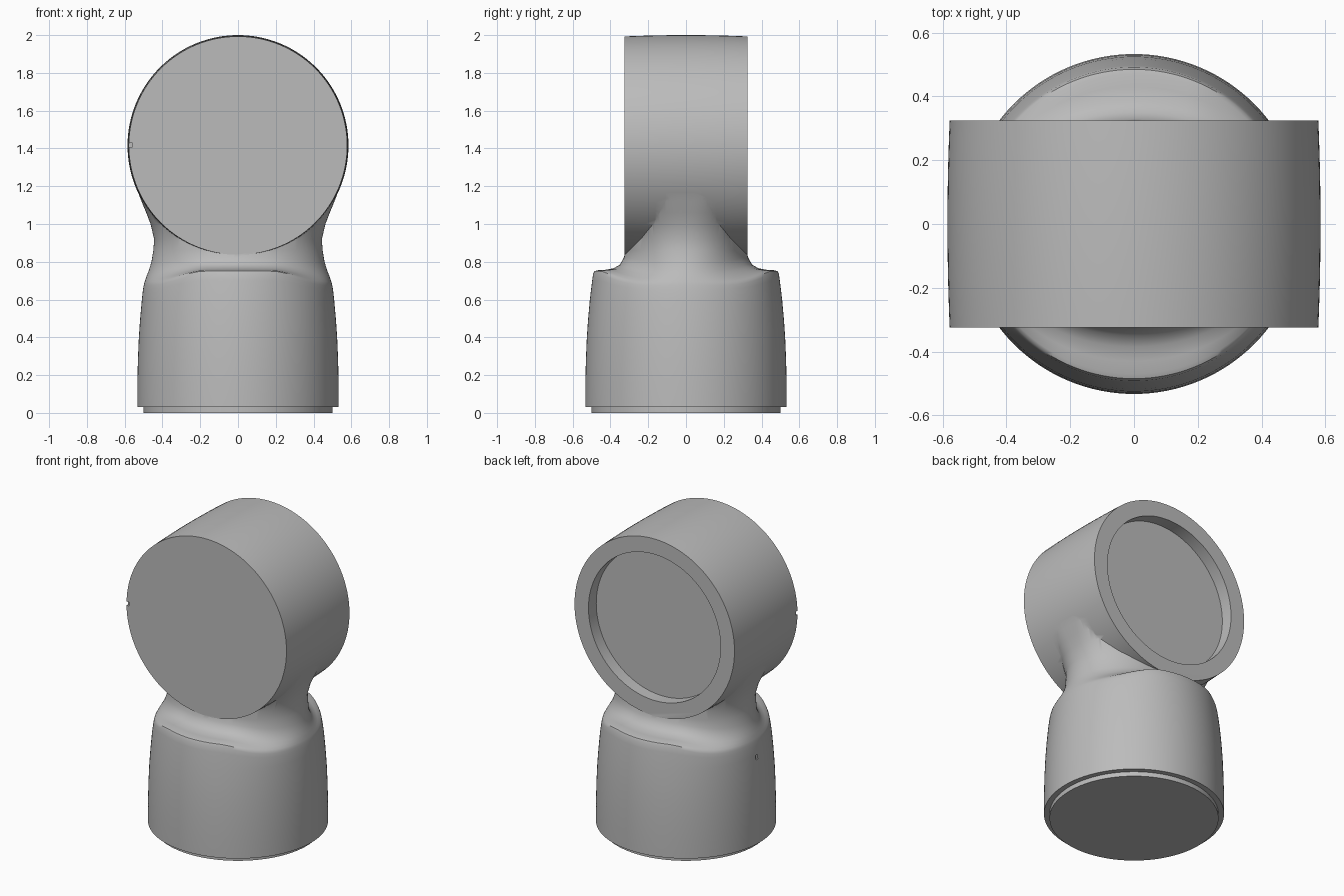
import bpy, bmesh, math
from mathutils import Matrix

old = bpy.data.objects.get("Cube")
if old:
    bpy.data.objects.remove(old)

grey = bpy.data.materials.new("warm_grey")
grey.use_nodes = True
COLOUR = (0.5, 0.5, 0.5, 1)
grey.diffuse_color = COLOUR
grey.node_tree.nodes["Principled BSDF"].inputs["Base Color"].default_value = COLOUR

SEGMENTS = 128
HEAD_Z = 1.415


def loft(name, rings):
    """Skin a list of closed rings of points and cap both ends."""
    bm = bmesh.new()
    loops = [[bm.verts.new(p) for p in ring] for ring in rings]
    n = len(loops[0])
    for a, b in zip(loops, loops[1:]):
        for i in range(n):
            j = (i + 1) % n
            bm.faces.new((a[i], a[j], b[j], b[i]))
    bm.faces.new(loops[0][::-1])
    bm.faces.new(loops[-1])
    bmesh.ops.recalc_face_normals(bm, faces=bm.faces)
    return finish(name, bm)


def finish(name, bm):
    mesh = bpy.data.meshes.new(name)
    bm.to_mesh(mesh)
    bm.free()
    mesh.materials.append(grey)
    obj = bpy.data.objects.new(name, mesh)
    bpy.context.collection.objects.link(obj)
    return obj


def disc_ring(r, y):
    """Circle around the head axis."""
    angles = [2 * math.pi * i / SEGMENTS for i in range(SEGMENTS)]
    return [(r * math.cos(t), y, HEAD_Z + r * math.sin(t)) for t in angles]


def body_ring(z_front, z_side, a, b, power=2.0):
    """Superellipse whose height dips towards the left and right sides."""
    ring = []
    for i in range(SEGMENTS):
        t = 2 * math.pi * i / SEGMENTS
        c, s = math.cos(t), math.sin(t)
        k = min(max((abs(c) - 0.35) / 0.6, 0), 1)
        k = k * k * (3 - 2 * k)
        ring.append((math.copysign(abs(c) ** (2 / power), c) * a,
                     math.copysign(abs(s) ** (2 / power), s) * b,
                     z_front + (z_side - z_front) * k))
    return ring


def box(name, centre, size):
    bm = bmesh.new()
    bmesh.ops.create_cube(bm, size=1, matrix=Matrix.Translation(centre) @ Matrix.Diagonal((*size, 1)))
    return finish(name, bm)


def combine(target, other, operation):
    mod = target.modifiers.new(operation.title(), "BOOLEAN")
    mod.operation = operation
    mod.solver = "EXACT"
    mod.object = other
    bpy.context.view_layer.objects.active = target
    bpy.ops.object.modifier_apply(modifier=mod.name)
    bpy.data.objects.remove(other)


# Foot, barrel-shaped base, shoulder and flared neck
round_part = [(0, 0.5), (0.03, 0.5), (0.03, 0.533), (0.15, 0.533), (0.28, 0.53),
              (0.4, 0.525), (0.5, 0.518), (0.6, 0.509)]
shoulder = [(0.7, 0.655, 0.503, 0.497), (0.735, 0.675, 0.499, 0.492),
            (0.75, 0.685, 0.497, 0.485), (0.755, 0.695, 0.494, 0.47),
            (0.757, 0.71, 0.489, 0.43), (0.765, 0.73, 0.482, 0.385),
            (0.785, 0.755, 0.472, 0.35), (0.82, 0.8, 0.458, 0.33)]
neck = [(0.86, 0.448, 2.1), (0.92, 0.444, 2.1), (1.0, 0.463, 2.3),
        (1.06, 0.486, 2.6), (1.12, 0.511, 3.0), (1.18, 0.534, 3.6), (1.25, 0.55, 4)]
rings = [body_ring(z, z, r, r) for z, r in round_part]
rings += [body_ring(*row) for row in shoulder]
rings += [body_ring(z, z, a, 0.319, p) for z, a, p in neck]
casing = loft("casing", rings)

# Slightly bulged drum head lying along the front-back axis
HALF = 0.325
steps = [i / 6 - 1 for i in range(13)]
head = loft("head", [disc_ring(0.585 - 0.007 * u * u, HALF * u) for u in steps])
combine(casing, head, "UNION")

# Round recess in the back of the head
recess = loft("recess_cutter", [disc_ring(0.477, 0.245), disc_ring(0.477, 0.5)])
combine(casing, recess, "DIFFERENCE")

# Small notch on the front rim and small slot on the base
notch = box("notch_cutter", (-0.58, -HALF, 1.418), (0.04, 0.03, 0.025))
combine(casing, notch, "DIFFERENCE")
slot = box("slot_cutter", (-0.52, 0, 0.58), (0.04, 0.02, 0.03))
combine(casing, slot, "DIFFERENCE")

# Smooth shading with crisp rims
bpy.ops.object.select_all(action="DESELECT")
casing.select_set(True)
bpy.context.view_layer.objects.active = casing
bpy.ops.object.shade_smooth_by_angle(angle=math.radians(35))
